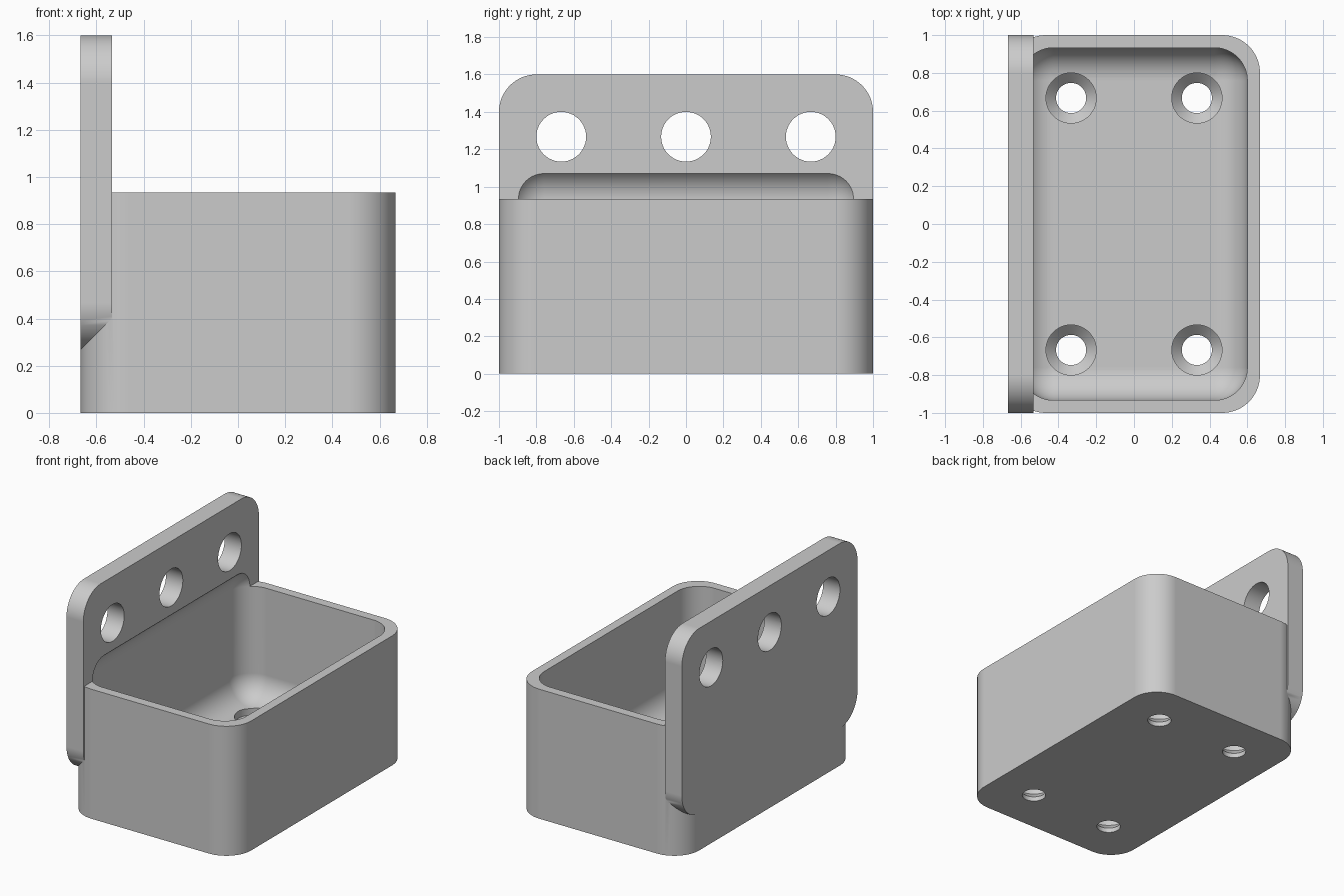
import bpy
import bmesh
import math
from mathutils import Matrix, Vector

default = bpy.data.objects.get("Cube")
if default:
    bpy.data.objects.remove(default, do_unlink=True)

grey = bpy.data.materials.new("light_grey")
grey.use_nodes = True
colour = (0.6, 0.6, 0.6, 1)
grey.diffuse_color = colour
grey.node_tree.nodes["Principled BSDF"].inputs["Base Color"].default_value = colour


def add_object(name, bm):
    bmesh.ops.recalc_face_normals(bm, faces=bm.faces)
    mesh = bpy.data.meshes.new(name)
    bm.to_mesh(mesh)
    bm.free()
    mesh.materials.append(grey)
    obj = bpy.data.objects.new(name, mesh)
    bpy.context.collection.objects.link(obj)
    return obj


def rounded_box(name, low, high, radius, axis=None):
    """Box with the edges along one axis rounded, or all edges if no axis."""
    low, high = Vector(low), Vector(high)
    bm = bmesh.new()
    bmesh.ops.create_cube(bm, size=1)
    bmesh.ops.scale(bm, vec=high - low, verts=bm.verts)
    bmesh.ops.translate(bm, vec=(low + high) / 2, verts=bm.verts)
    edges = [e for e in bm.edges if axis is None
             or abs(e.verts[0].co[axis] - e.verts[1].co[axis]) > 0.01]
    bmesh.ops.bevel(bm, geom=edges, offset=radius, segments=16,
                    profile=0.5, affect='EDGES', clamp_overlap=True)
    return add_object(name, bm)


def turned(name, profile, matrix):
    """Solid of revolution from (radius, height) pairs."""
    bm = bmesh.new()
    sides = 48
    rings = [[bm.verts.new((r * math.cos(math.tau * i / sides),
                            r * math.sin(math.tau * i / sides), h))
              for i in range(sides)] for r, h in profile]
    for a, b in zip(rings, rings[1:]):
        for i in range(sides):
            j = (i + 1) % sides
            bm.faces.new((a[i], a[j], b[j], b[i]))
    bm.faces.new(rings[0][::-1])
    bm.faces.new(rings[-1])
    bm.transform(matrix)
    return add_object(name, bm)


def combine(target, other, operation):
    mod = target.modifiers.new(operation.title(), 'BOOLEAN')
    mod.operation = operation
    mod.solver = 'EXACT'
    mod.object = other
    bpy.context.view_layer.objects.active = target
    bpy.ops.object.modifier_apply(modifier=mod.name)
    bpy.data.objects.remove(other, do_unlink=True)


# Bin body with rounded upright corners, joined to the back plate
bin_body = rounded_box("mounting_bin", (-0.667, -1, 0), (0.667, 1, 0.933), 0.2, axis=2)
plate = rounded_box("back_plate", (-0.667, -1, 0.267), (-0.533, 1, 1.6), 0.2, axis=0)
combine(bin_body, plate, 'UNION')

# Filleted cavity that also scoops into the plate
cavity = rounded_box("cavity_cutter", (-0.6, -0.933, 0.133), (0.6, 0.933, 1.107), 0.174)
combine(bin_body, cavity, 'DIFFERENCE')

# Countersunk screw holes in the floor
screw_profile = [(0.08, -0.1), (0.08, 0.033), (0.133, 0.086), (0.133, 0.4)]
for x in (-0.333, 0.333):
    for y in (-0.667, 0.667):
        hole = turned("screw_hole_cutter", screw_profile, Matrix.Translation((x, y, 0)))
        combine(bin_body, hole, 'DIFFERENCE')

# Row of round holes through the plate
for y in (-0.667, 0, 0.667):
    place = Matrix.Translation((-0.6, y, 1.267)) @ Matrix.Rotation(math.pi / 2, 4, 'Y')
    hole = turned("plate_hole_cutter", [(0.133, -0.2), (0.133, 0.2)], place)
    combine(bin_body, hole, 'DIFFERENCE')

# Smooth curves, crisp edges
bpy.ops.object.select_all(action='DESELECT')
bin_body.select_set(True)
bpy.context.view_layer.objects.active = bin_body
bpy.ops.object.shade_smooth_by_angle(angle=math.radians(30))
weighted = bin_body.modifiers.new("Weighted Normals", 'WEIGHTED_NORMAL')
weighted.keep_sharp = True
